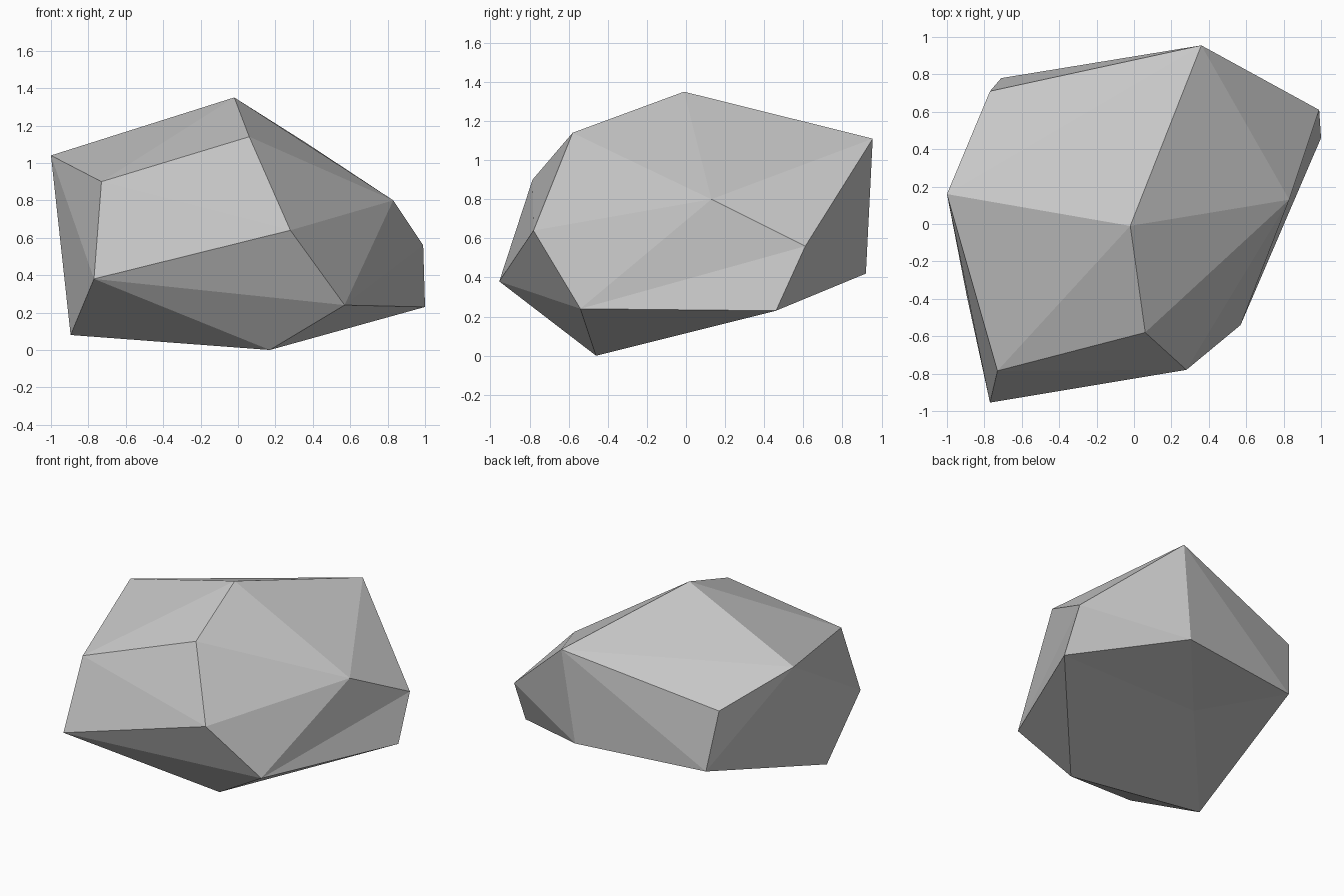
import bpy
import bmesh

cube = bpy.data.objects.get("Cube")
if cube:
    bpy.data.objects.remove(cube, do_unlink=True)

# Plain stone colour
stone = bpy.data.materials.new("stone_grey")
stone.use_nodes = True
grey = (0.58, 0.58, 0.58, 1)
stone.diffuse_color = grey
shader = stone.node_tree.nodes["Principled BSDF"]
shader.inputs["Base Color"].default_value = grey
shader.inputs["Roughness"].default_value = 0.9

# Corners of the boulder, grouped by region
crown = [(-.02, -.01, 1.35), (-1, .16, 1.04), (.06, -.58, 1.14), (.36, .955, 1.11)]
front_corners = [(-.73, -.785, .90), (.28, -.78, .64), (-.77, -.955, .38)]
back_corner = [(-.77, .71, .86)]
flank = [(.83, .13, .80), (.99, .61, .56), (.57, -.54, .24)]
# Rim of the underside, in order around it
rim = [(.17, -.46, 0), (1, .46, .23), (.27, .92, .42), (-.71, .78, .42), (-.895, -.38, .08)]
hollow = (-.24, .34, .31)

bm = bmesh.new()


def add_corners(corners):
    return [bm.verts.new(corner) for corner in corners]


add_corners(crown + front_corners + back_corner)
shoulder, flank_back, flank_front = add_corners(flank)
rim_verts = add_corners(rim)

# Flat facets around all corners
bmesh.ops.convex_hull(bm, input=bm.verts[:])

# Crease on the flank, running from its front corner to its back corner
edge = bm.edges.get((shoulder, rim_verts[1]))
if edge:
    bmesh.utils.edge_rotate(edge, True)

# Shallow hollow in the underside
base = [f for f in bm.faces if all(v in rim_verts for v in f.verts)]
bmesh.ops.delete(bm, geom=base, context="FACES")
centre = bm.verts.new(hollow)
for a, b in zip(rim_verts, rim_verts[1:] + rim_verts[:1]):
    bm.faces.new((b, a, centre))

bmesh.ops.recalc_face_normals(bm, faces=bm.faces[:])
mesh = bpy.data.meshes.new("boulder")
bm.to_mesh(mesh)
bm.free()
mesh.materials.append(stone)
boulder = bpy.data.objects.new("boulder", mesh)
bpy.context.collection.objects.link(boulder)
